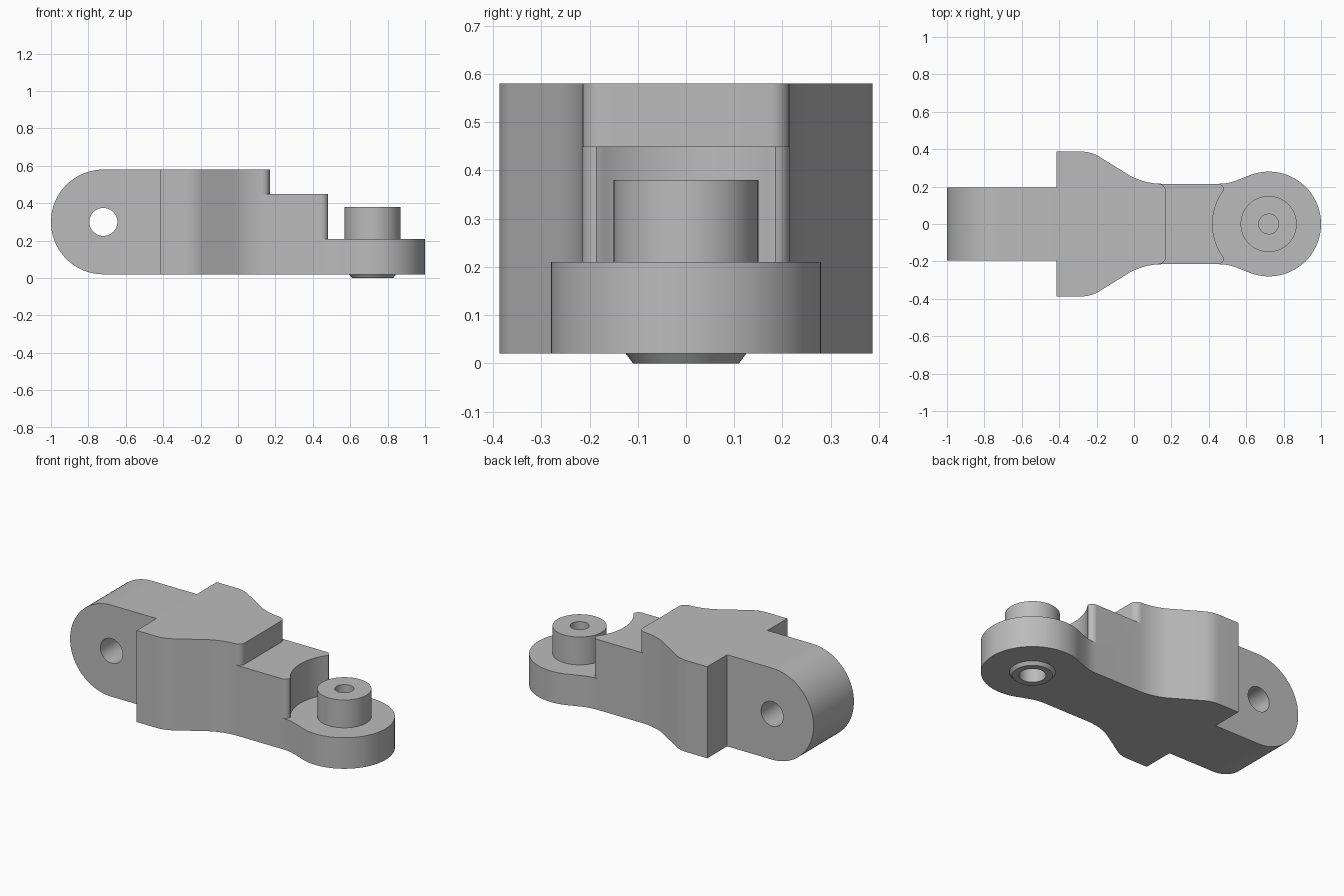
import bpy, bmesh, math
from mathutils import Matrix

if "Cube" in bpy.data.objects:
    bpy.data.objects.remove(bpy.data.objects["Cube"])

grey = bpy.data.materials.new("plain grey")
grey.use_nodes = True
grey.diffuse_color = (0.5, 0.5, 0.5, 1)
grey.node_tree.nodes["Principled BSDF"].inputs["Base Color"].default_value = (0.5, 0.5, 0.5, 1)

PIN_X = 0.72      # centre of the round foot
LUG_X = -0.72     # centre of the pivot lug
MID_Z = 0.30


def add_object(name, bm):
    bmesh.ops.recalc_face_normals(bm, faces=bm.faces)
    mesh = bpy.data.meshes.new(name)
    bm.to_mesh(mesh)
    bm.free()
    mesh.materials.append(grey)
    obj = bpy.data.objects.new(name, mesh)
    bpy.context.collection.objects.link(obj)
    return obj


def prism(name, points, low, high, sideways=False):
    """Extrude an outline upward, or along y when sideways."""
    bm = bmesh.new()
    place = (lambda a, b: (a, low, b)) if sideways else (lambda a, b: (a, b, low))
    face = bm.faces.new([bm.verts.new(place(a, b)) for a, b in points])
    moved = bmesh.ops.extrude_face_region(bm, geom=[face])["geom"]
    shift = (0, high - low, 0) if sideways else (0, 0, high - low)
    bmesh.ops.translate(bm, vec=shift, verts=[v for v in moved if isinstance(v, bmesh.types.BMVert)])
    return add_object(name, bm)


def cylinder(name, x, low, high, r_low, r_high):
    bm = bmesh.new()
    bmesh.ops.create_cone(bm, cap_ends=True, segments=64, radius1=r_low, radius2=r_high,
                          depth=high - low, matrix=Matrix.Translation((x, 0, (low + high) / 2)))
    return add_object(name, bm)


def arc(cx, cy, r, start, end, steps):
    angles = [math.radians(start + (end - start) * i / steps) for i in range(steps + 1)]
    return [(cx + r * math.cos(a), cy + r * math.sin(a)) for a in angles]


def mirrored(points):
    """Follow a path on +y with its reflection on -y."""
    return points + [(x, -y) for x, y in reversed(points) if abs(y) > 1e-5]


def combine(target, tool, operation):
    mod = target.modifiers.new(operation, "BOOLEAN")
    mod.operation, mod.solver, mod.object = operation, "EXACT", tool
    bpy.context.view_layer.objects.active = target
    bpy.ops.object.modifier_apply(modifier=mod.name)
    bpy.data.objects.remove(tool)


# Full plan outline: lug, flared shoulders, neck and round foot
half = [(-1, 0.195), (-0.415, 0.195), (-0.415, 0.387)]
half += arc(-0.28, 0.207, 0.18, 90, 62, 6)
half += arc(0.15, 0.575, 0.36, 242, 270, 8)
half += [(0.45, 0.215), (0.48, 0.216), (0.51, 0.221), (0.54, 0.23)]
half += arc(PIN_X, 0, 0.28, 115, 0, 30)
body = prism("link_body", mirrored(half), 0.02, 0.58)

# Rounded lug end and its cross hole
round_end = arc(LUG_X, MID_Z, 0.28, 90, 270, 40)
round_end += [(LUG_X, -0.2), (-1.2, -0.2), (-1.2, 0.8), (LUG_X, 0.8)]
combine(body, prism("end_cutter", round_end, -0.6, 0.6, True), "DIFFERENCE")
combine(body, prism("lug_hole", arc(LUG_X, MID_Z, 0.075, 0, 352.5, 47), -0.6, 0.6, True), "DIFFERENCE")

# Step down to the neck, with rounded corners
step = [(1.2, 0.6), (0.13, 0.6), (0.13, 0.216)] + arc(0.13, 0.175, 0.04, 88, 0, 6)
combine(body, prism("step_cutter", mirrored(step), 0.45, 0.8), "DIFFERENCE")

# Scooped clearance above the foot
scoop = [(1.2, 0.6), (0.447, 0.6), (0.447, 0.216)] + arc(0.447, 0.179, 0.036, 88, 10, 6)
scoop += arc(PIN_X, 0, 0.30, 143, 180, 12)
combine(body, prism("scoop_cutter", mirrored(scoop), 0.21, 0.8), "DIFFERENCE")

# Raised boss and lower collar, each with a blind bore
combine(body, cylinder("boss", PIN_X, 0.12, 0.38, 0.15, 0.15), "UNION")
combine(body, cylinder("collar", PIN_X, 0, 0.04, 0.11, 0.14), "UNION")
combine(body, cylinder("boss_bore", PIN_X, 0.22, 0.5, 0.053, 0.053), "DIFFERENCE")
combine(body, cylinder("collar_bore", PIN_X, -0.1, 0.15, 0.073, 0.073), "DIFFERENCE")

# Smooth curved walls, crisp corners
bpy.ops.object.select_all(action="DESELECT")
body.select_set(True)
bpy.context.view_layer.objects.active = body
bpy.ops.object.shade_smooth_by_angle(angle=math.radians(25))
